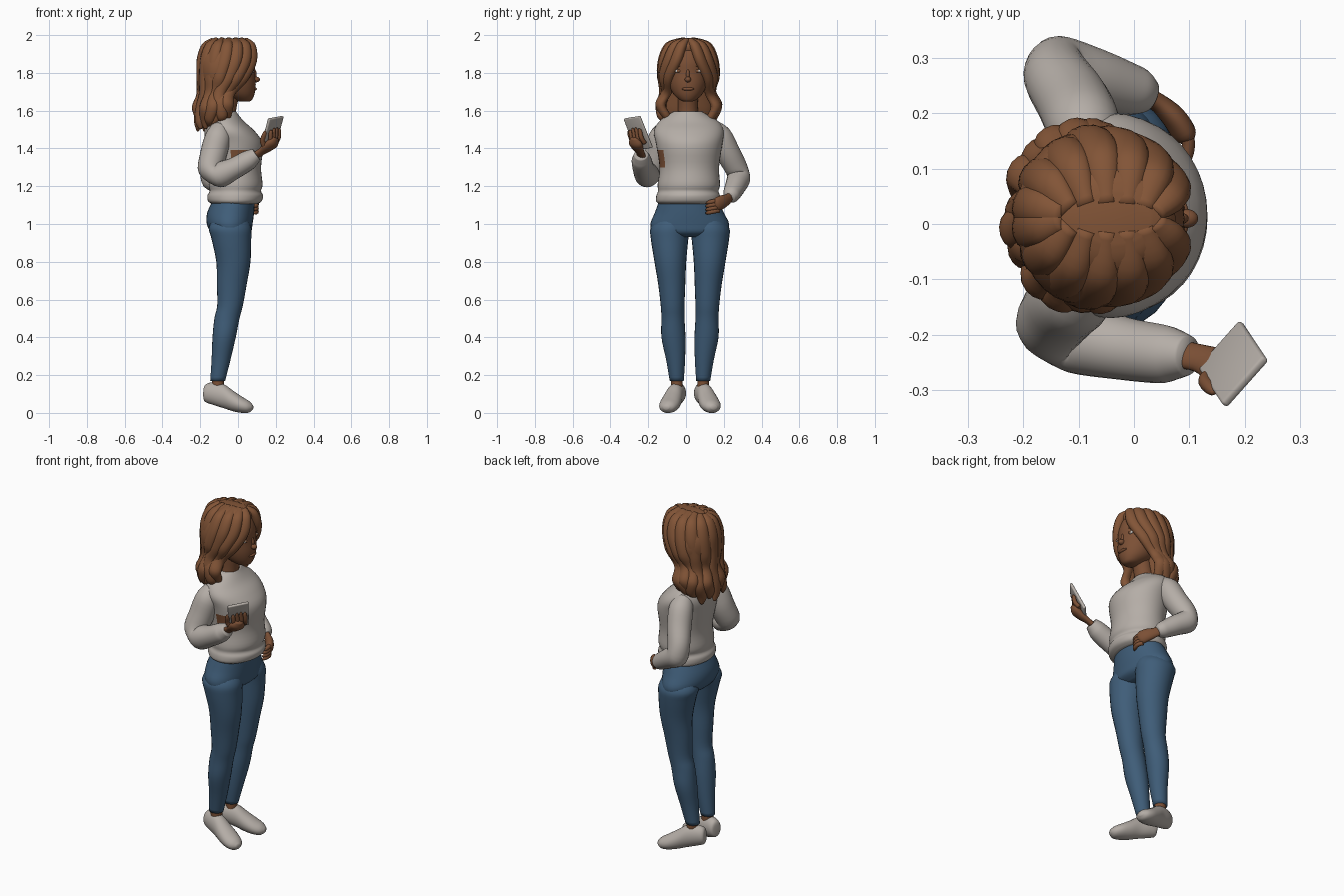
import bpy, bmesh, math, random
from mathutils import Vector, Matrix

random.seed(4)
MID = 0.021  # mirror line of the legs


def material(name, col):
    m = bpy.data.materials.new(name)
    m.diffuse_color = (*col, 1)
    return m


WOOL = material("warm grey", (0.46, 0.42, 0.385))
JEANS = material("denim blue", (0.05, 0.11, 0.19))
SKIN = material("skin brown", (0.20, 0.08, 0.036))
HAIR = material("hair brown", (0.225, 0.09, 0.038))
WHITE = material("eye white", (0.7, 0.68, 0.65))


def finish(bm, name, mat):
    bmesh.ops.recalc_face_normals(bm, faces=bm.faces)
    me = bpy.data.meshes.new(name)
    bm.to_mesh(me)
    bm.free()
    for p in me.polygons:
        p.use_smooth = True
    me.materials.append(mat)
    ob = bpy.data.objects.new(name, me)
    bpy.context.collection.objects.link(ob)
    return ob


def loft(name, rows, mat, n=24, sub=4):
    """Smooth skin through rows of nine numbers: centre, half axis u, half axis v."""
    P = [Vector(r) for r in rows]
    fine = []
    for i in range(len(P) - 1):
        a, b, c, d = P[max(i - 1, 0)], P[i], P[i + 1], P[min(i + 2, len(P) - 1)]
        for k in range(sub):
            t = k / sub
            fine.append(0.5 * (2 * b + (c - a) * t + (2 * a - 5 * b + 4 * c - d) * t * t
                               + (3 * b - a - 3 * c + d) * t ** 3))
    fine.append(P[-1])
    bm = bmesh.new()
    rings = []
    for f in fine:
        c, u, v = Vector(f[0:3]), Vector(f[3:6]), Vector(f[6:9])
        rings.append([bm.verts.new(c + u * math.cos(2 * math.pi * j / n) + v * math.sin(2 * math.pi * j / n))
                      for j in range(n)])
    for r, s in zip(rings, rings[1:]):
        for j in range(n):
            bm.faces.new((r[j], r[(j + 1) % n], s[(j + 1) % n], s[j]))
    bm.faces.new(rings[0])
    bm.faces.new(rings[-1])
    return finish(bm, name, mat)


def slabs(name, rows, mat, mirror=False, **kw):
    """Loft of level ellipses given as z, x0, x1, y0, y1."""
    out = []
    for z, x0, x1, y0, y1 in rows:
        if mirror:
            y0, y1 = 2 * MID - y1, 2 * MID - y0
        out.append(((x0 + x1) / 2, (y0 + y1) / 2, z, (x1 - x0) / 2, 0, 0, 0, (y1 - y0) / 2, 0))
    return loft(name, out, mat, **kw)


def tube(name, pts, radii, mat, ref=(0, 1, 0), flat=1.0, **kw):
    """Loft along a path, thinner by flat in the ref direction."""
    pts = [Vector(p) for p in pts]
    rows = []
    for i, (p, r) in enumerate(zip(pts, radii)):
        t = (pts[min(i + 1, len(pts) - 1)] - pts[max(i - 1, 0)]).normalized()
        u = t.cross(Vector(ref)).normalized()
        v = u.cross(t)
        rows.append((*p, *(u * r), *(v * r * flat)))
    return loft(name, rows, mat, **kw)


def ball(name, loc, size, mat):
    bm = bmesh.new()
    bmesh.ops.create_uvsphere(bm, u_segments=20, v_segments=12, radius=1,
                              matrix=Matrix.Translation(loc) @ Matrix.Diagonal((*size, 1)))
    return finish(bm, name, mat)


# Sweater body with rolled hem; bare patch under the right arm
body = slabs("sweater_body", [
    (1.105, -.135, .10, -.14, .165), (1.12, -.158, .125, -.158, .182), (1.15, -.162, .133, -.157, .18),
    (1.175, -.15, .122, -.148, .172), (1.21, -.155, .13, -.15, .18), (1.30, -.15, .122, -.14, .175),
    (1.42, -.17, .132, -.158, .192), (1.49, -.178, .09, -.17, .20), (1.54, -.168, .035, -.145, .175),
    (1.575, -.145, .005, -.10, .12), (1.595, -.12, -.01, -.065, .085)], WOOL, n=40)
body.data.materials.append(SKIN)
for p in body.data.polygons:
    c = p.center
    if c.y < -.09 and 1.31 < c.z < 1.4 and -.03 < c.x < .07:
        p.material_index = 1

# Sleeves
tube("right_sleeve", [(-.09, -.10, 1.51), (-.105, -.128, 1.46), (-.13, -.15, 1.37), (-.145, -.185, 1.285),
                      (-.10, -.205, 1.26), (-.02, -.225, 1.295), (.05, -.235, 1.335), (.075, -.236, 1.352),
                      (.098, -.238, 1.368)],
     [.05, .068, .07, .064, .066, .057, .053, .046, .036], WOOL)
tube("left_sleeve", [(-.08, .13, 1.51), (-.09, .175, 1.465), (-.11, .22, 1.38), (-.14, .268, 1.29),
                     (-.135, .278, 1.24), (-.07, .262, 1.20), (-.015, .245, 1.165), (.01, .238, 1.15),
                     (.028, .23, 1.14)],
     [.05, .066, .066, .06, .062, .055, .048, .042, .03], WOOL)

# Jeans
slabs("jeans_hips", [(1.13, -.13, .09, -.14, .17), (1.06, -.163, .085, -.165, .20), (1.0, -.165, .077, -.188, .228),
                     (.955, -.14, .068, -.17, .21), (.93, -.08, .03, -.08, .12)], JEANS, n=32)
leg = [(1.03, -.13, .05, -.15, .0), (.98, -.155, .07, -.187, .018), (.92, -.14, .07, -.186, .012),
       (.8, -.115, .066, -.167, .001), (.68, -.112, .046, -.147, -.004), (.57, -.11, .026, -.134, -.008),
       (.5, -.125, .008, -.13, -.008), (.4, -.135, -.012, -.13, -.003), (.28, -.14, -.04, -.105, -.005),
       (.17, -.147, -.068, -.086, -.012)]
ankle = [(.21, -.138, -.075, -.08, -.018), (.10, -.138, -.075, -.08, -.018)]

# Shoe outline: distance from heel, z bottom, z top, half width
shoe = [(-.022, .075, .11, .014), (-.014, .057, .15, .034), (.03, .042, .162, .043), (.085, .025, .152, .046),
        (.14, .008, .115, .053), (.19, .0, .083, .053), (.225, .002, .062, .04), (.245, .018, .042, .016)]
for side, flip in (("right", False), ("left", True)):
    slabs(side + "_leg", leg, JEANS, flip)
    slabs(side + "_ankle", ankle, SKIN, flip)
    s = 1 if flip else -1
    d = Vector((.96, .28 * s, 0))
    w = Vector((-.28 * s, .96, 0))
    rows = []
    for dist, z0, z1, hw in shoe:
        c = Vector((-.158, MID + s * .058, (z0 + z1) / 2)) + d * dist
        rows.append((*c, *(w * hw), 0, 0, (z1 - z0) / 2))
    loft(side + "_shoe", rows, WOOL)

# Phone
u, v = Vector((.66, .74, .12)).normalized(), Vector((.195, -.405, .894))
v = (v - u * v.dot(u)).normalized()
nrm = u.cross(v)
centre = Vector((.179, -.253, 1.481))
bm = bmesh.new()
rot = Matrix((u, v, nrm)).transposed().to_4x4()
bmesh.ops.create_cube(bm, size=1, matrix=Matrix.Translation(centre) @ rot @ Matrix.Diagonal((.115, .185, .016, 1)))
bmesh.ops.bevel(bm, geom=bm.edges[:], offset=.006, segments=3, affect='EDGES', profile=.5)
phone = finish(bm, "phone", WOOL)

# Right hand behind the phone
tube("right_hand", [(.08, -.235, 1.355), (.12, -.243, 1.38), (.155, -.258, 1.405), (.185, -.268, 1.43),
                    (.20, -.275, 1.455)], [.028, .027, .036, .04, .02], SKIN, ref=nrm, flat=.6)
for k in range(4):
    o = u * (.022 * (k - 1.5)) + nrm * .018
    a = centre + o
    tube("right_finger", [a - v * .055, a - v * .02 + nrm * .008, a + v * .015, a + v * (.042 - .008 * abs(k - 1.5))],
         [.012, .012, .011, .005], SKIN, ref=nrm, n=10)
a = centre - u * .06
tube("right_thumb", [a - v * .08 + nrm * .02 + u * .02, a - v * .04, a, a + v * .02], [.015, .014, .012, .005],
     SKIN, ref=nrm, n=10)

# Left hand on the hip
tube("left_hand", [(.01, .238, 1.15), (.04, .222, 1.132), (.07, .195, 1.118), (.09, .165, 1.105), (.095, .15, 1.1)],
     [.025, .028, .036, .036, .02], SKIN, ref=(.6, .8, 0), flat=.6)
for k in range(4):
    z = 1.125 - .018 * k
    tube("left_finger", [(.083, .175, z), (.098, .15, z - .004), (.095, .122, z - .01), (.085, .105, z - .014)],
         [.012, .012, .011, .005], SKIN, ref=(0, 0, 1), n=10)

# Head, neck and face
tube("neck", [(-.07, .01, 1.55), (-.06, .01, 1.62), (-.04, .01, 1.72)], [.058, .052, .055], SKIN)
slabs("head", [(1.648, .01, .06, -.012, .032), (1.658, -.02, .074, -.035, .055), (1.69, -.08, .088, -.068, .088),
               (1.74, -.12, .094, -.09, .11), (1.80, -.13, .09, -.096, .116), (1.86, -.13, .09, -.094, .114),
               (1.92, -.11, .07, -.075, .095), (1.955, -.06, .03, -.03, .05)], SKIN, n=32)
ball("nose", (.095, .01, 1.765), (.021, .017, .015), SKIN)
ball("nose_bridge", (.086, .01, 1.79), (.013, .01, .03), SKIN)
ball("lips", (.088, .01, 1.715), (.012, .032, .009), SKIN)
for s in (-1, 1):
    y = .01 + s * .05
    ball("eye_white", (.074, y, 1.81), (.009, .019, .009), WHITE)
    ball("iris", (.078, y, 1.81), (.0075, .009, .0085), HAIR)
    ball("eyebrow", (.076, y, 1.838), (.007, .025, .005), HAIR)

# Hair: inner mass, then wavy locks falling from a centre parting
slabs("hair_mass", [(1.53, -.20, -.10, -.10, .12), (1.6, -.212, -.07, -.13, .15), (1.7, -.195, -.04, -.12, .14),
                    (1.8, -.21, .0, -.143, .163), (1.87, -.212, .04, -.138, .158), (1.93, -.185, .075, -.115, .135),
                    (1.97, -.14, .06, -.072, .092), (1.983, -.1, .03, -.035, .055)], HAIR, n=32)
levels = [  # z, centre x, radius x, radius y, lock radius, sweep towards the back
    (1.972, -.045, .085, .022, .022, 0), (1.94, -.05, .118, .098, .036, 0), (1.87, -.055, .135, .13, .04, .15),
    (1.78, -.065, .13, .138, .037, .55), (1.70, -.085, .108, .125, .033, .85), (1.63, -.095, .118, .145, .036, 1),
    (1.565, -.105, .105, .135, .029, 1), (1.53, -.115, .09, .12, .009, 1)]
for s in (-1, 1):
    for a0, a1 in ((22, 72), (46, 84), (70, 97), (95, 112), (120, 130), (146, 152), (171, 173)):
        phase, drop = random.uniform(0, 6.28), random.uniform(-.01, .015) + .03 * (a0 > 110)
        pts, rad = [], []
        for i, (z, cx, rx, ry, r, f) in enumerate(levels):
            amp = max(0, i - 2) / 5
            ang = math.radians(a0 + (a1 - a0) * f + 7 * amp * math.sin(phase + z * 30))
            wave = 1 + .11 * amp * math.sin(phase * 1.7 + z * 34)
            pts.append((cx + rx * wave * math.cos(ang), .012 + s * ry * wave * math.sin(ang), z - drop * amp))
            rad.append(r)
        out = (math.cos(math.radians(a1)), s * math.sin(math.radians(a1)), .15)
        tube("hair_lock", pts, rad, HAIR, ref=out, flat=.75, n=14, sub=5)
